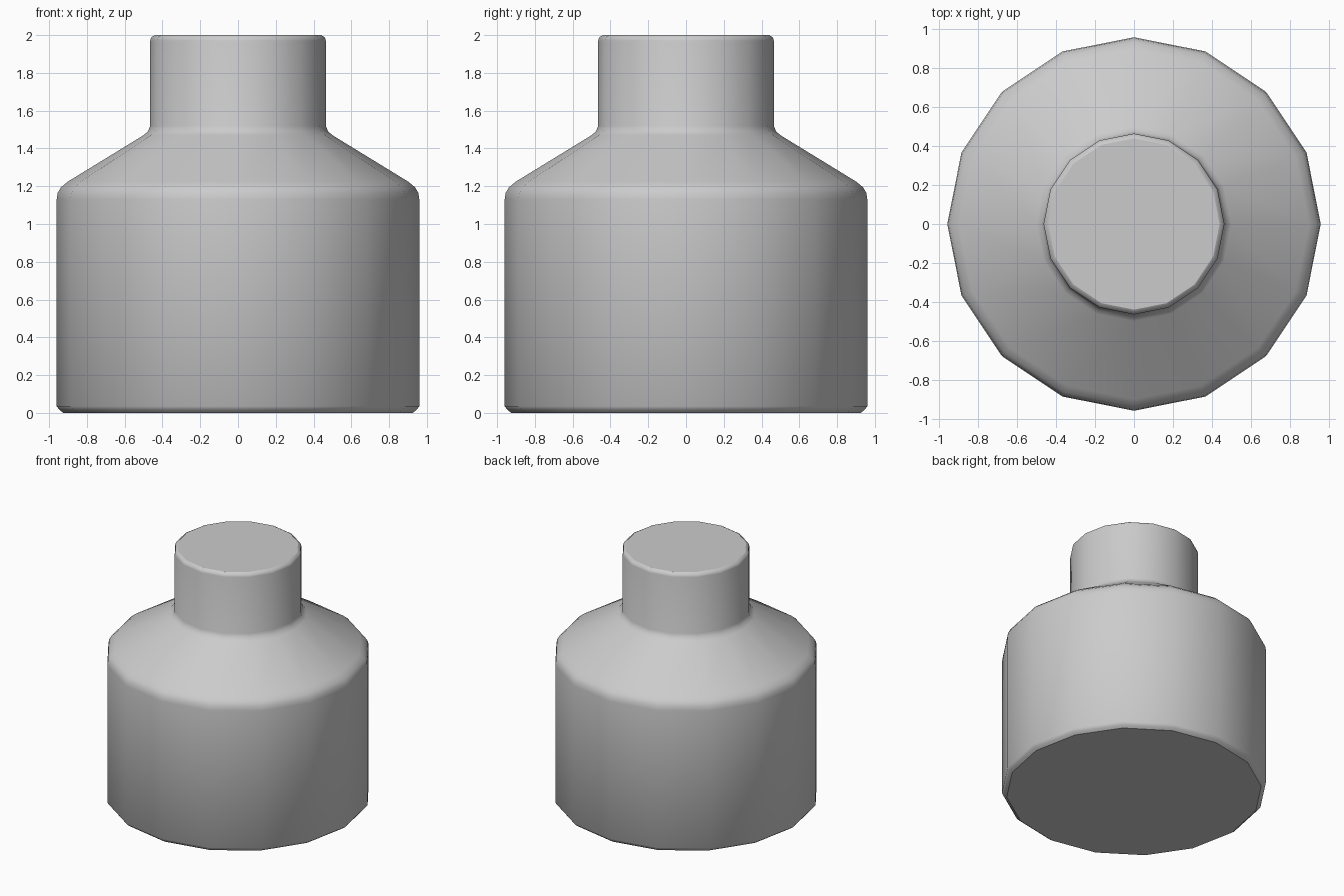
import bpy, bmesh
from math import cos, sin, tau

if "Cube" in bpy.data.objects:
    bpy.data.objects.remove(bpy.data.objects["Cube"])

SIDES = 16

grey = bpy.data.materials.new("plain grey")
grey.use_nodes = True
colour = (0.6, 0.6, 0.6, 1)
grey.diffuse_color = colour
grey.node_tree.nodes["Principled BSDF"].inputs["Base Color"].default_value = colour


def lathe(name, profile):
    """Turn a (radius, height) profile into a closed, capped solid."""
    bm = bmesh.new()
    rings = [[bm.verts.new((r * cos(tau * i / SIDES), r * sin(tau * i / SIDES), z))
              for i in range(SIDES)] for r, z in profile]
    for low, high in zip(rings, rings[1:]):
        for i in range(SIDES):
            j = (i + 1) % SIDES
            bm.faces.new((low[i], low[j], high[j], high[i])).smooth = True
    bm.faces.new(rings[0][::-1])
    bm.faces.new(rings[-1])
    mesh = bpy.data.meshes.new(name)
    bm.to_mesh(mesh)
    bm.free()
    mesh.materials.append(grey)
    obj = bpy.data.objects.new(name, mesh)
    bpy.context.collection.objects.link(obj)
    return obj


# Bottle: chamfered foot, straight body, rounded shoulder, neck and soft rim
lathe("bottle", [
    (0.925, 0), (0.945, 0.015), (0.96, 0.035),
    (0.96, 1.13), (0.955, 1.165), (0.937, 1.195), (0.90, 1.225),
    (0.50, 1.47), (0.477, 1.49), (0.465, 1.52),
    (0.465, 1.97), (0.46, 1.988), (0.44, 2.0),
])
